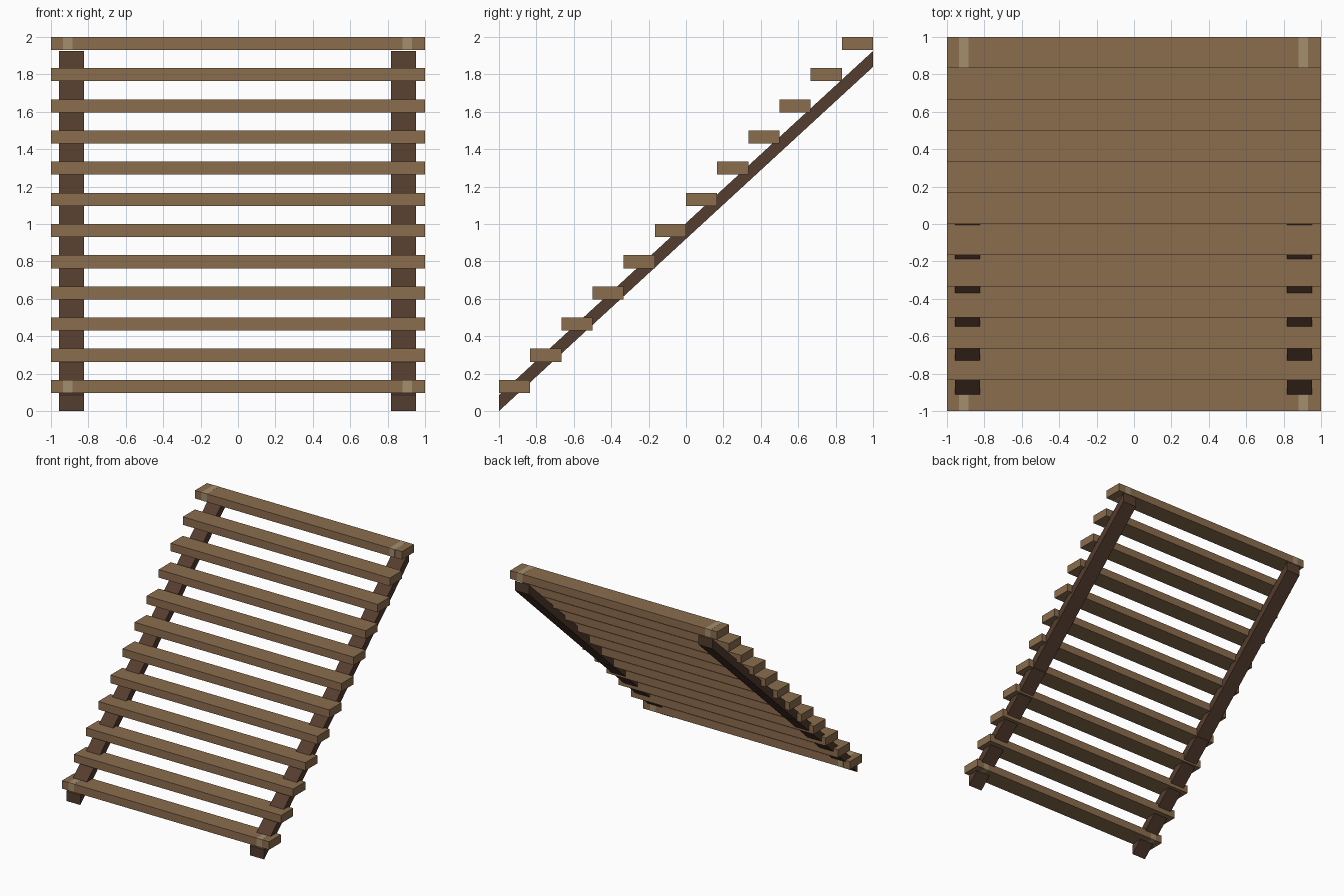
import bpy

if "Cube" in bpy.data.objects:
    bpy.data.objects.remove(bpy.data.objects["Cube"])

STEPS = 12
RUN = 2 / STEPS          # depth and rise of each step
THICK = 0.07


def material(name, rgb):
    m = bpy.data.materials.new(name)
    m.diffuse_color = (*rgb, 1)
    m.use_nodes = True
    m.node_tree.nodes["Principled BSDF"].inputs["Base Color"].default_value = m.diffuse_color
    return m


tread_wood = material("tread_wood", (0.26, 0.153, 0.077))
dark_wood = material("dark_wood", (0.09, 0.047, 0.028))
pale_wood = material("pale_wood", (0.37, 0.275, 0.156))


def prism(name, profile, x0, x1, mat):
    """Extrude a (y, z) profile, counter-clockwise seen from +x, from x0 to x1."""
    n = len(profile)
    verts = [(x, y, z) for x in (x0, x1) for y, z in profile]
    faces = [list(range(n))[::-1], list(range(n, 2 * n))]
    faces += [(i, (i + 1) % n, n + (i + 1) % n, n + i) for i in range(n)]
    mesh = bpy.data.meshes.new(name)
    mesh.from_pydata(verts, [], faces)
    mesh.materials.append(mat)
    obj = bpy.data.objects.new(name, mesh)
    bpy.context.collection.objects.link(obj)
    return obj


def rect(y0, y1, z0, z1):
    return [(y0, z0), (y1, z0), (y1, z1), (y0, z1)]


# Treads climbing towards the back
for i in range(STEPS):
    y, top = -1 + i * RUN, (i + 1) * RUN
    prism(f"tread_{i + 1}", rect(y, y + RUN, top - THICK, top), -1, 1, tread_wood)

# Sloping stringers with plumb-cut ends
slope = [(-1, 0), (1, 1.84), (1, 1.925), (-1, 0.085)]
prism("stringer_left", slope, -0.957, -0.823, dark_wood)
prism("stringer_right", slope, 0.817, 0.953, dark_wood)

# Pale inlaid blocks at both ends of the first and last tread, a hair proud
e = 0.0006
for label, i in (("bottom", 0), ("top", STEPS - 1)):
    y, top = -1 + i * RUN, (i + 1) * RUN
    for side, x in (("left", -0.91), ("right", 0.905)):
        prism(f"{label}_inlay_{side}", rect(y - e, y + RUN + e, top - THICK - e, top + e),
              x - 0.026, x + 0.026, pale_wood)
